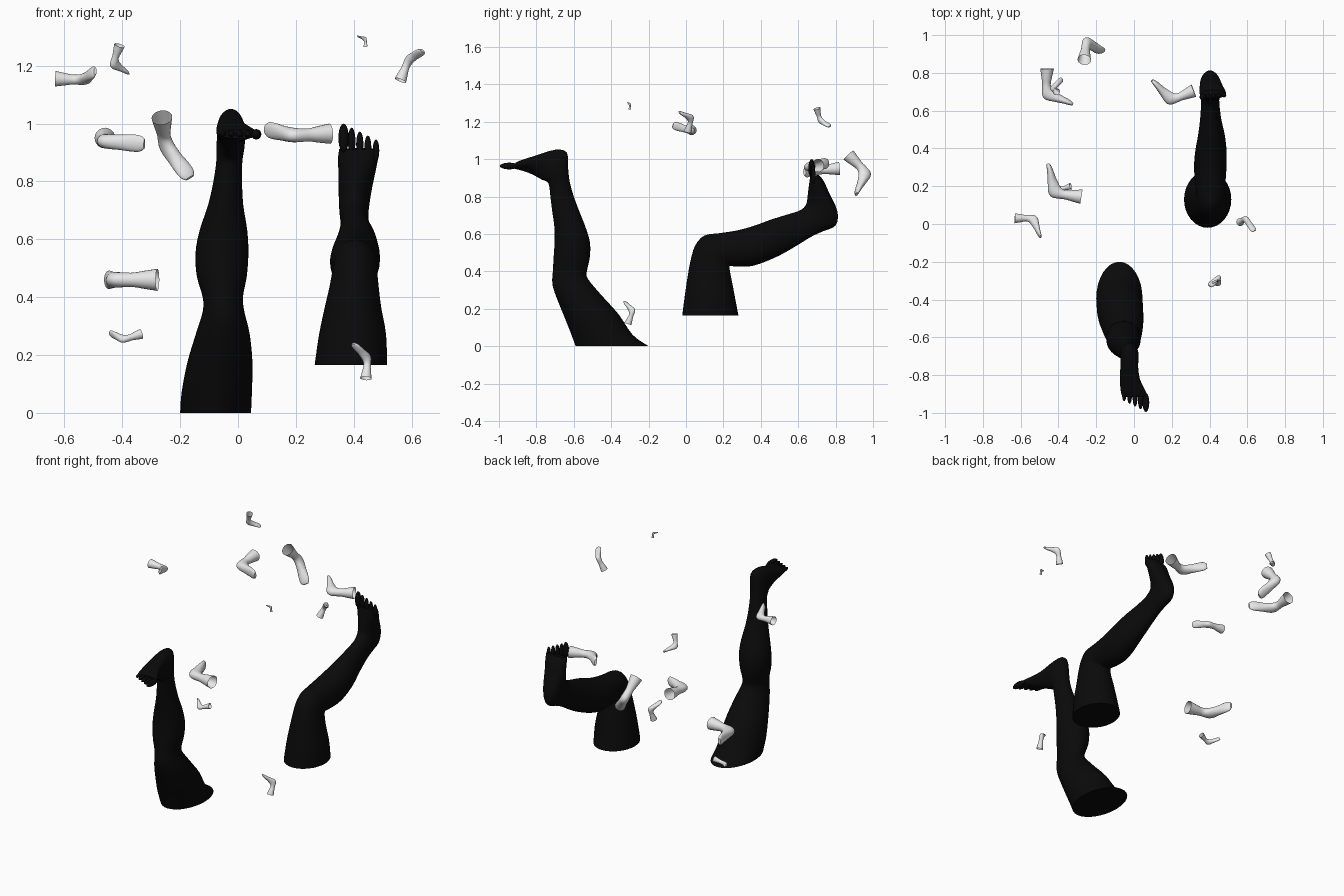
import bpy
import bmesh
from math import cos, sin, pi, radians
from mathutils import Matrix, Vector

cube = bpy.data.objects.get("Cube")
if cube:
    bpy.data.objects.remove(cube, do_unlink=True)


def make_material(name, value):
    material = bpy.data.materials.new(name)
    material.use_nodes = True
    colour = (value, value, value, 1)
    material.diffuse_color = colour
    material.node_tree.nodes["Principled BSDF"].inputs["Base Color"].default_value = colour
    return material


black = make_material("matte_black", .003)
pale = make_material("pale_grey", .8)


def finish(name, bm, material):
    """Turn a bmesh into a smooth shaded object with one material."""
    bmesh.ops.recalc_face_normals(bm, faces=bm.faces[:])
    mesh = bpy.data.meshes.new(name)
    bm.to_mesh(mesh)
    bm.free()
    mesh.materials.append(material)
    mesh.shade_smooth()
    mesh.set_sharp_from_angle(angle=radians(50))
    obj = bpy.data.objects.new(name, mesh)
    bpy.context.collection.objects.link(obj)
    return obj


def spline(sections, steps):
    """Smooth the list of sections by Catmull-Rom interpolation."""
    rows = [Vector(s) for s in sections]
    rows = [rows[0]] + rows + [rows[-1]]
    result = []
    for a, b, c, d in zip(rows, rows[1:], rows[2:], rows[3:]):
        for i in range(steps):
            t = i / steps
            result.append(b + (c - a) * (t / 2)
                          + (a - b * 2.5 + c * 2 - d / 2) * t ** 2
                          + (b * 3 - a - c * 3 + d) * (t ** 3 / 2))
    return result + [rows[-1]]


def loft(sections, sides, steps, closed_start):
    """Skin ellipses given as front y, z, back y, z, low x and high x."""
    bm = bmesh.new()
    rings = []
    for fy, fz, by, bz, low, high in spline(sections, steps):
        front, back = Vector((0, fy, fz)), Vector((0, by, bz))
        centre = (front + back) / 2 + Vector(((low + high) / 2, 0, 0))
        across, depth = Vector(((high - low) / 2, 0, 0)), (front - back) / 2
        angles = [2 * pi * i / sides for i in range(sides)]
        rings.append([bm.verts.new(centre + across * cos(a) + depth * sin(a))
                      for a in angles])
    for one, two in zip(rings, rings[1:]):
        for i in range(sides):
            j = (i + 1) % sides
            bm.faces.new((one[i], one[j], two[j], two[i]))
    bm.faces.new(rings[-1])
    if closed_start:
        bm.faces.new(rings[0])
    return bm


def add_toes(name, big_tip, small_tip, direction):
    """Five rounded toes shrinking from the big one to the small one."""
    bm = bmesh.new()
    big, small, direction = Vector(big_tip), Vector(small_tip), Vector(direction)
    turn = direction.to_track_quat('Z', 'Y').to_matrix().to_4x4()
    for i in range(5):
        radius = .018 if i == 0 else .0135 - i * .0005
        length = .05 - i * .003
        centre = big.lerp(small, i / 4) - direction * length
        shape = Matrix.Translation(centre) @ turn @ Matrix.Diagonal((radius, radius, length, 1))
        bmesh.ops.create_uvsphere(bm, u_segments=16, v_segments=10, radius=1, matrix=shape)
    return finish(name, bm, black)


# Upright leg, from the cut thigh to the ball of the foot
right_leg = [
    (-.59, 0, -.2, 0, -.2, .045),
    (-.62, .08, -.285, .06, -.195, .048),
    (-.66, .18, -.36, .17, -.175, .05),
    (-.7, .28, -.45, .27, -.145, .04),
    (-.715, .34, -.525, .36, -.122, .022),
    (-.712, .4, -.53, .4, -.122, .017),
    (-.708, .47, -.515, .47, -.142, .03),
    (-.703, .55, -.513, .55, -.147, .036),
    (-.703, .63, -.535, .63, -.133, .032),
    (-.715, .72, -.57, .72, -.103, .018),
    (-.725, .8, -.6, .8, -.085, .014),
    (-.732, .86, -.622, .88, -.075, .015),
    (-.745, .88, -.63, .95, -.075, .022),
    (-.77, .89, -.637, 1.035, -.072, .025),
    (-.81, .912, -.7, 1.05, -.072, .022),
    (-.85, .93, -.8, 1.02, -.075, .032),
    (-.89, .942, -.88, .995, -.07, .062),
    (-.915, .948, -.912, .98, -.062, .074),
]
finish("right_leg", loft(right_leg, 32, 3, True), black)
add_toes("right_toes", (.063, -.995, .963), (-.052, -.938, .965), (0, -1, 0))

# Bent leg, from the cut thigh to the ball of the raised foot
left_leg = [
    (-.02, .165, .28, .165, .265, .515),
    (-.005, .28, .262, .26, .28, .512),
    (.01, .38, .245, .35, .3, .495),
    (.025, .46, .235, .4, .315, .487),
    (.05, .54, .233, .425, .325, .482),
    (.1, .592, .24, .428, .33, .482),
    (.18, .604, .28, .425, .322, .485),
    (.27, .618, .35, .428, .318, .49),
    (.36, .642, .42, .45, .325, .49),
    (.45, .675, .5, .485, .34, .48),
    (.53, .7, .58, .53, .35, .462),
    (.6, .722, .67, .585, .355, .452),
    (.63, .74, .735, .615, .353, .452),
    (.645, .765, .8, .645, .35, .452),
    (.65, .8, .81, .72, .348, .46),
    (.655, .845, .765, .82, .347, .475),
    (.66, .88, .735, .885, .346, .485),
    (.665, .91, .71, .915, .35, .488),
]
finish("left_leg", loft(left_leg, 32, 3, True), black)
add_toes("left_toes", (.365, .672, 1), (.477, .682, .945), (0, 0, 1))

# Sock of unit height: open cuff, narrow ankle, heel, instep and toe
sock_shape = [
    (.23, 1.02, -.23, 1, .23),
    (.18, .75, -.19, .75, .19),
    (.14, .52, -.15, .5, .15),
    (.16, .4, -.15, .3, .15),
    (.24, .3, -.13, .08, .16),
    (.36, .22, 0, -.05, .165),
    (.5, .13, .25, -.1, .17),
    (.7, .03, .55, -.15, .19),
    (.85, -.06, .78, -.2, .18),
    (.93, -.13, .9, -.22, .11),
]
sock_sections = [(*s[:4], -s[4], s[4]) for s in sock_shape]


def add_sock(name, cuff, heel, toe):
    """Place a sock by the middle of its cuff, its heel and its toe."""
    cuff, heel, toe = Vector(cuff), Vector(heel), Vector(toe)
    up = (cuff - heel).normalized()
    side = (toe - heel).cross(up).normalized()
    forward = up.cross(side)
    frame = Matrix((side, forward, up)).transposed().to_4x4()
    size = (cuff - heel).length
    bm = loft(sock_sections, 20, 3, False)
    bm.transform(Matrix.Translation(heel) @ frame @ Matrix.Scale(size, 4))
    finish(name, bm, pale)


# Scattered socks
socks = {
    "sock_high_right": ((-.63, .03, 1.155), (-.515, .03, 1.15), (-.505, -.08, 1.185)),
    "sock_high_back": ((-.41, .7, 1.27), (-.435, .72, 1.195), (-.385, .765, 1.175)),
    "sock_back_right": ((-.46, .82, .95), (-.465, .665, .937), (-.31, .64, .93)),
    "sock_rearmost": ((-.263, .87, 1.02), (-.25, .98, .91), (-.175, .92, .82)),
    "sock_behind_foot": ((.315, .705, .965), (.175, .645, .957), (.08, .73, .975)),
    "sock_middle_right": ((-.28, .145, .46), (-.445, .165, .46), (-.475, .28, .46)),
    "sock_low_right": ((-.335, .2, .273), (-.405, .18, .25), (-.43, .225, .272)),
    "sock_low_left": ((.442, -.31, .12), (.45, -.28, .2), (.412, -.32, .215)),
    "sock_tiny": ((.441, -.3, 1.266), (.44, -.3, 1.298), (.42, -.308, 1.302)),
    "sock_high_left": ((.562, .01, 1.15), (.594, .033, 1.232), (.628, -.02, 1.25)),
}
for sock_name, points in socks.items():
    add_sock(sock_name, *points)
